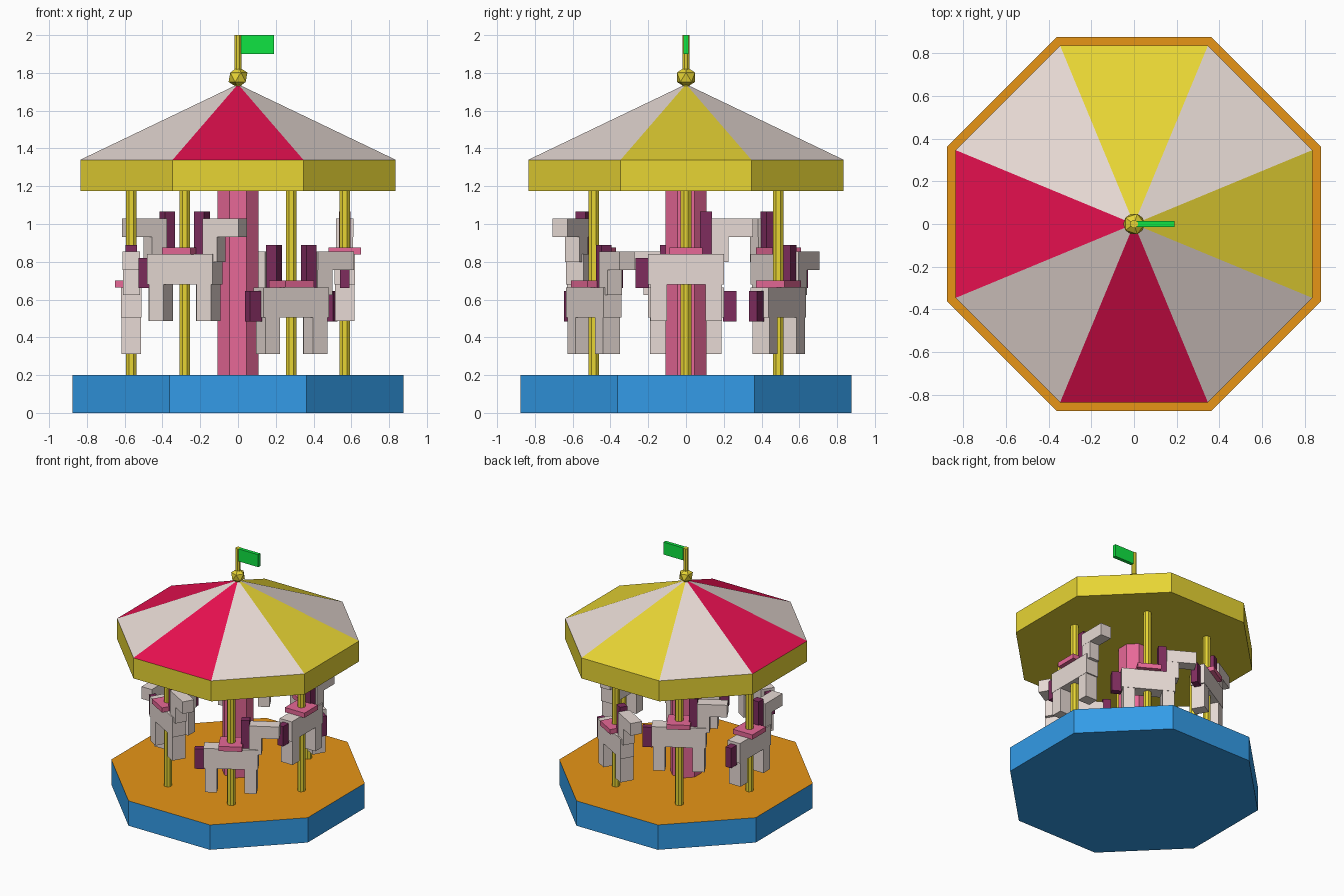
import bpy
from math import pi, cos, radians
from mathutils import Matrix, Vector

if "Cube" in bpy.data.objects:
    bpy.data.objects.remove(bpy.data.objects["Cube"], do_unlink=True)


def make_material(name, rgb):
    mat = bpy.data.materials.new(name)
    mat.use_nodes = True
    mat.diffuse_color = (*rgb, 1)
    mat.node_tree.nodes["Principled BSDF"].inputs["Base Color"].default_value = (*rgb, 1)
    return mat


blue = make_material("blue", (0.033, 0.33, 0.8))
orange = make_material("orange", (0.8, 0.3, 0.008))
yellow = make_material("yellow", (0.8, 0.66, 0.034))
cream = make_material("cream", (0.8, 0.7, 0.66))
crimson = make_material("crimson", (0.8, 0.005, 0.08))
pink = make_material("pink", (0.8, 0.14, 0.31))
plum = make_material("plum", (0.21, 0.025, 0.11))
green = make_material("green", (0.005, 0.77, 0.055))


def finish(name, *mats):
    obj = bpy.context.object
    obj.name = obj.data.name = name
    for mat in mats:
        obj.data.materials.append(mat)
    return obj


def prism(name, apothem, z0, z1, *mats, at=(0, 0), tip=False):
    """Octagonal prism, or pyramid, with its flats on the axes."""
    radius = apothem / cos(pi / 8)
    bpy.ops.mesh.primitive_cone_add(
        vertices=8, radius1=radius, radius2=0 if tip else radius,
        depth=z1 - z0, location=(*at, (z0 + z1) / 2))
    obj = finish(name, *mats)
    obj.data.transform(Matrix.Rotation(pi / 8, 4, "Z"))
    return obj


def box(name, x, y, z, mat, frame=Matrix()):
    """Box between the limits on each axis, placed in the given frame."""
    lo, hi = Vector((x[0], y[0], z[0])), Vector((x[1], y[1], z[1]))
    bpy.ops.mesh.primitive_cube_add(size=1)
    obj = finish(name, mat)
    obj.data.transform(Matrix.Diagonal((*(hi - lo), 1)))
    obj.matrix_world = frame @ Matrix.Translation((lo + hi) / 2)
    return obj


# Platform with an orange deck
base = prism("platform", 0.875, 0, 0.2, blue, orange)
for face in base.data.polygons:
    face.material_index = int(face.normal.z > 0.5)

# Centre column, canopy rim and striped roof
prism("centre_column", 0.108, 0.2, 1.18, pink)
prism("canopy_rim", 0.835, 1.175, 1.34, yellow)
roof = prism("canopy_roof", 0.835, 1.34, 1.74, cream, crimson, yellow, tip=True)
for face in roof.data.polygons:
    n = face.normal
    if n.z > 0 and min(abs(n.x), abs(n.y)) < 0.05:
        face.material_index = 1 if n.x + n.y < 0 else 2

# Finial ball, flagpole and flag
bpy.ops.mesh.primitive_ico_sphere_add(subdivisions=1, radius=0.056, location=(0, 0, 1.777))
finish("finial_ball", yellow)
prism("flagpole", 0.018, 1.72, 2.0, yellow)
box("flag", (0.015, 0.19), (-0.014, 0.014), (1.9, 2.0), green)

# Horse parts: length range, half width, height range, colour
HORSE = {
    "body": ((-0.2, 0.2), 0.054, (0.68, 0.84), cream),
    "back_legs": ((-0.187, -0.1), 0.052, (0.487, 0.69), cream),
    "front_legs": ((0.103, 0.19), 0.052, (0.487, 0.69), cream),
    "neck": ((0.135, 0.225), 0.045, (0.8, 0.94), cream),
    "head": ((0.135, 0.355), 0.046, (0.932, 1.03), cream),
    "mane": ((0.075, 0.137), 0.03, (0.83, 1.065), plum),
    "tail": ((-0.268, -0.195), 0.025, (0.66, 0.82), plum),
    "saddle": ((-0.087, 0.087), 0.087, (0.838, 0.876), pink),
}

# Six horses on poles, alternately high and low, running anticlockwise
for i in range(6):
    turn = Matrix.Rotation(radians(60 * i), 4, "Z")
    spot = turn @ Vector((0.565, 0, 0))
    prism(f"horse_pole_{i + 1}", 0.028, 0.2, 1.18, yellow, at=spot.xy)
    frame = (turn @ Matrix.Translation((0.565, 0, -0.175 * (i % 2)))
             @ Matrix.Rotation(pi / 2, 4, "Z"))
    for part, (length, half, height, mat) in HORSE.items():
        box(f"horse_{i + 1}_{part}", length, (-half, half), height, mat, frame)
